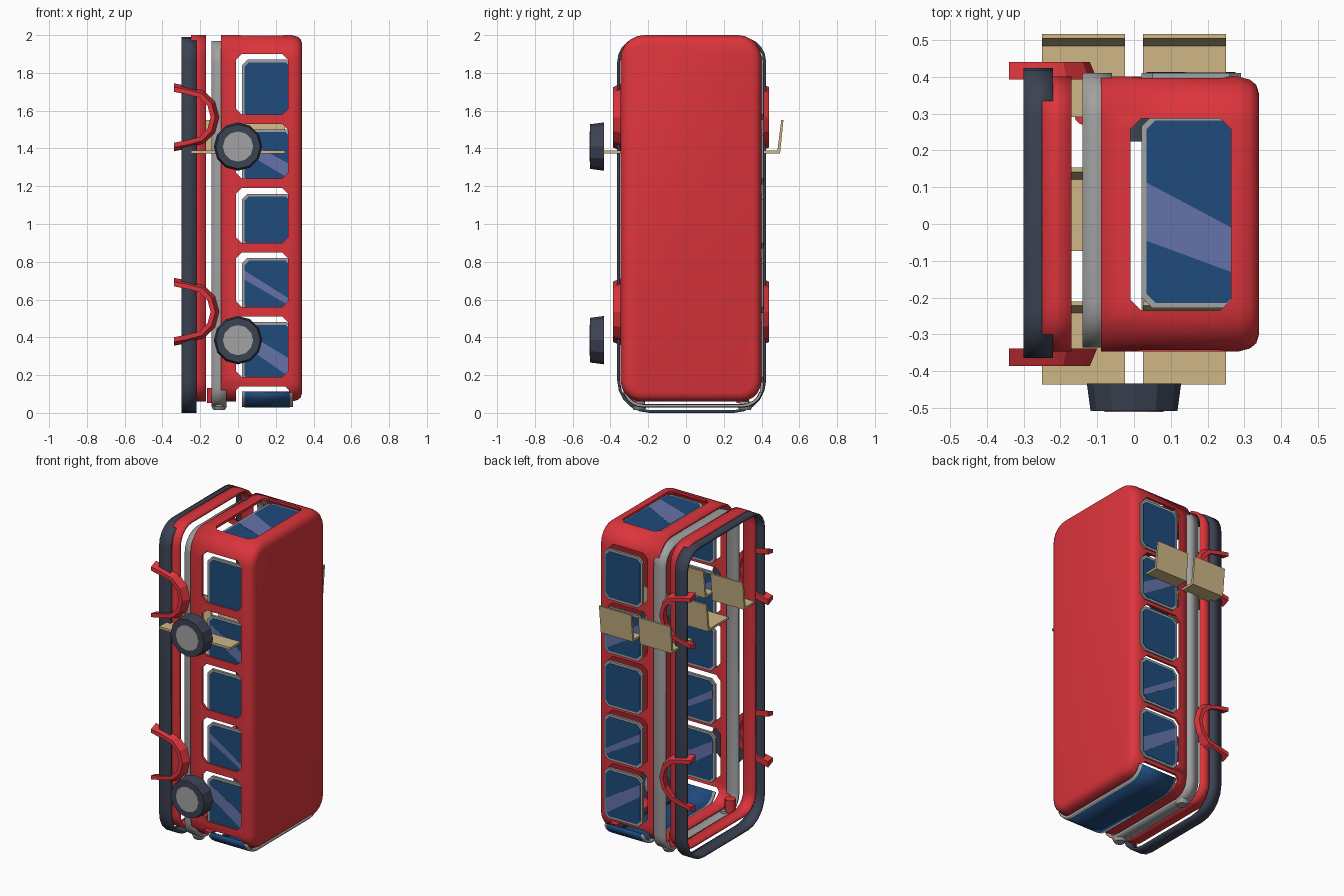
import bpy, bmesh, math
from mathutils import Vector, Matrix

if "Cube" in bpy.data.objects:
    bpy.data.objects.remove(bpy.data.objects["Cube"])

CY = 0.027                      # centre line of the body in y
SH = (0.03, 0.01, -0.03)        # offset of glass and trim against the body


def material(name, *c):
    m = bpy.data.materials.new(name)
    m.diffuse_color = (*c, 1)
    m.use_nodes = True
    m.node_tree.nodes["Principled BSDF"].inputs["Base Color"].default_value = m.diffuse_color
    return m


RED = material("red paint", 0.72, 0.035, 0.045)
DARK = material("dark rubber", 0.045, 0.055, 0.085)
BLUE = material("blue glass", 0.014, 0.07, 0.2)
SHINE = material("glass highlight", 0.13, 0.17, 0.4)
TAN = material("tan seat", 0.62, 0.47, 0.24)
GREY = material("grey trim", 0.36, 0.36, 0.36)


def finish(name, bm, mat, recalc=True, smooth=False):
    if recalc:
        bmesh.ops.recalc_face_normals(bm, faces=bm.faces)
    me = bpy.data.meshes.new(name)
    bm.to_mesh(me)
    bm.free()
    ob = bpy.data.objects.new(name, me)
    bpy.context.collection.objects.link(ob)
    if mat:
        me.materials.append(mat)
    if smooth:
        bpy.context.view_layer.objects.active = ob
        ob.select_set(True)
        bpy.ops.object.shade_smooth_by_angle(angle=math.radians(35))
        ob.select_set(False)
    return ob


def rrect(u0, u1, v0, v1, rb, rt=None, n=1):
    """Rounded rectangle, rb / rt are the radii of the low / high v corners."""
    rt = rt or rb
    pts = []
    for u, v, r, a in ((u1 - rb, v0 + rb, rb, -90), (u1 - rt, v1 - rt, rt, 0),
                       (u0 + rt, v1 - rt, rt, 90), (u0 + rb, v0 + rb, rb, 180)):
        for i in range(n + 1):
            t = math.radians(a + 90 * i / n)
            pts.append((u + r * math.cos(t), v + r * math.sin(t)))
    return pts


def place(axis, u, v, w):
    return {'x': (w, u, v), 'y': (u, w, v), 'z': (u, v, w)}[axis]


def add_prism(bm, pts, axis, a, b):
    lo = [bm.verts.new(place(axis, u, v, a)) for u, v in pts]
    hi = [bm.verts.new(place(axis, u, v, b)) for u, v in pts]
    bm.faces.new(lo)
    bm.faces.new(hi[::-1])
    for i in range(len(pts)):
        j = (i + 1) % len(pts)
        bm.faces.new((lo[i], hi[i], hi[j], lo[j]))


def prism(name, pts, axis, a, b, mat):
    bm = bmesh.new()
    add_prism(bm, pts, axis, a, b)
    return finish(name, bm, mat)


def wall(name, layers, mat, closed=True, cap=False, thick=0.015):
    """Loft outlines in the yz plane along x, then thicken inwards."""
    bm = bmesh.new()
    rows = [[bm.verts.new((x, y, z)) for y, z in pts] for x, pts in layers]
    n = len(rows[0])
    for a, b in zip(rows, rows[1:]):
        for i in range(n if closed else n - 1):
            j = (i + 1) % n
            bm.faces.new((a[i], a[j], b[j], b[i]))
    if cap:
        bm.faces.new(rows[-1])
    bm.normal_update()
    f = bm.faces[:][0]
    if f.normal.dot(f.calc_center_median() - Vector((0, CY, 1))) < 0:
        bmesh.ops.reverse_faces(bm, faces=bm.faces)
    ob = finish(name, bm, mat, recalc=False, smooth=True)
    m = ob.modifiers.new("thickness", 'SOLIDIFY')
    m.thickness, m.offset = thick, -1
    return ob


def body(d=0.0, dy=0.0, dz=0.0):
    return rrect(CY - .373 + d + dy, CY + .373 - d + dy, .06 + d + dz, 2 - d + dz,
                 .11 - d, .125 - d, 5)


# upper body shell with rounded roof edge
shell = wall("upper_body", [(-.09, body()), (.285, body()), (.315, body(.008)),
                            (.332, body(.022)), (.34, body(.048))], RED, cap=True)
rows = [(.19, .51), (.56, .85), (.90, 1.19), (1.24, 1.53), (1.58, 1.90)]
bm = bmesh.new()
for z0, z1 in rows:
    add_prism(bm, rrect(-.01, .264, z0, z1, .03), 'y', -.6, .6)
add_prism(bm, rrect(-.01, .264, -.235, .287, .03), 'z', 1.93, 2.1)
add_prism(bm, rrect(-.01, .27, -.1, .14, .02), 'y', -.7, .7)
cutter = finish("window_cutter", bm, None)
cutter.hide_render = True
cutter.hide_set(True)
m = shell.modifiers.new("windows", 'BOOLEAN')
m.operation, m.solver, m.object = 'DIFFERENCE', 'EXACT', cutter

# lower body band, waist trim and bumper skirt
wall("lower_body", [(-.25, body()), (-.17, body())], RED)
trim = body(0, SH[1], SH[2])
wall("waist_trim", [(-.14, trim), (-.06, trim)], GREY)
skirt = rrect(-.364, .424, 0, 1.99, .17, .13, 5)
wall("bumper_skirt", [(-.30, skirt), (-.22, skirt)], DARK)


# framed windows with diagonal highlights
def window(name, u0, u1, v0, v1, axis, w, shine):
    prism(name + "_frame", rrect(u0, u1, v0, v1, .03), axis, w - .008, w + .008, GREY)
    b = .014
    u0, u1, v0, v1 = u0 + b, u1 - b, v0 + b, v1 - b
    prism(name + "_glass", rrect(u0, u1, v0, v1, .024), axis, w - .010, w + .010, BLUE)
    if shine:
        h = v1 - v0
        a, c, e, d = (v0 + h * k for k in shine)
        prism(name + "_highlight", [(u0, a), (u1, c), (u1, e), (u0, d)], axis,
              w - .011, w + .011, SHINE)


shines = [(.62, .05, .38, .88), (.62, .08, .22, .8), None, (.6, .05, .35, .85), None]
for side, y in (("near", -.345 + SH[1] + .008), ("far", .40 + SH[1] - .008)):
    for (z0, z1), s in zip(rows, shines):
        window(side + "_side_window", .02, .29, z0 + SH[2], z1 + SH[2], 'y', y, s)
window("rear_window", .02, .29, -.228, .295, 'z', 1.962, (.34, .16, .40, .66))

# windscreen wrapping round the front corners
front = sorted(p for p in body(0, SH[1], SH[2]) if p[1] < .12)
wall("windscreen_frame", [(.02, front), (.29, front)], GREY, closed=False)
glass = sorted(p for p in body(-.002, SH[1], SH[2]) if p[1] < .12)
wall("windscreen_glass", [(.034, glass), (.276, glass)], BLUE, closed=False, thick=.019)


# wheel arches: half ring with flared ends and sloping outer face
def arch(cz, s):
    bm = bmesh.new()
    y0, y1 = CY + s * .365, CY + s * .413
    secs = []
    for i in range(-1, 8):
        t = math.radians(-90 + 30 * min(max(i, 0), 6))
        flare = i in (-1, 7)
        sec = []
        for r, y in ((.165, y0), (.145, y1), (.12, y1), (.128, y0)):
            x, z = -.265 + r * math.cos(t), r * math.sin(t)
            if flare:
                x, z = -.34, z + math.copysign(.015, z)
            sec.append(bm.verts.new((x, y, cz + z)))
        secs.append(sec)
    for a, b in zip(secs, secs[1:]):
        for k in range(4):
            bm.faces.new((a[k], a[(k + 1) % 4], b[(k + 1) % 4], b[k]))
    bm.faces.new(secs[0])
    bm.faces.new(secs[-1])
    finish("wheel_arch", bm, RED)


def cylinder(name, loc, r1, r2, depth, n, mat, along_y=False):
    bm = bmesh.new()
    rot = Matrix.Rotation(math.radians(90), 4, 'X') if along_y else Matrix()
    bmesh.ops.create_cone(bm, cap_ends=True, segments=n, radius1=r1, radius2=r2,
                          depth=depth, matrix=Matrix.Translation(loc) @ rot)
    return finish(name, bm, mat)


for s in (-1, 1):
    for z in (.535, 1.565):
        arch(z, s)
    # wheels, hub on the outer face
    for z in (.385, 1.41):
        y = -.105 + s * .366
        r1, r2 = (.128, .118) if s < 0 else (.118, .128)
        cylinder("tyre", (0, y, z), r1, r2, .075, 12, DARK, True)
        cylinder("hub", (0, y + s * .0365, z), .08, .08, .005, 12, GREY, True)
    # headlights
    cylinder("headlight_housing", (-.13, .02 + s * .28, .092), .033, .033, .08, 12, RED)
    cylinder("headlight_lens", (-.1, .032 + s * .28, .026), .03, .042, .022, 12, GREY)
    cylinder("headlight_neck", (-.1, .032 + s * .28, .048), .03, .03, .024, 12, GREY)

# seats: three rows of two, each an L of cushion and leaning back
for k in range(3):
    y = .49 - .363 * k
    for x in (-.25, .025):
        prof = [(y - .2, 1.374), (y + .008, 1.374), (y + .026, 1.55), (y + .014, 1.55),
                (y - .006, 1.388), (y - .2, 1.388)]
        prism("seat", prof, 'x', x, x + .225, TAN)
